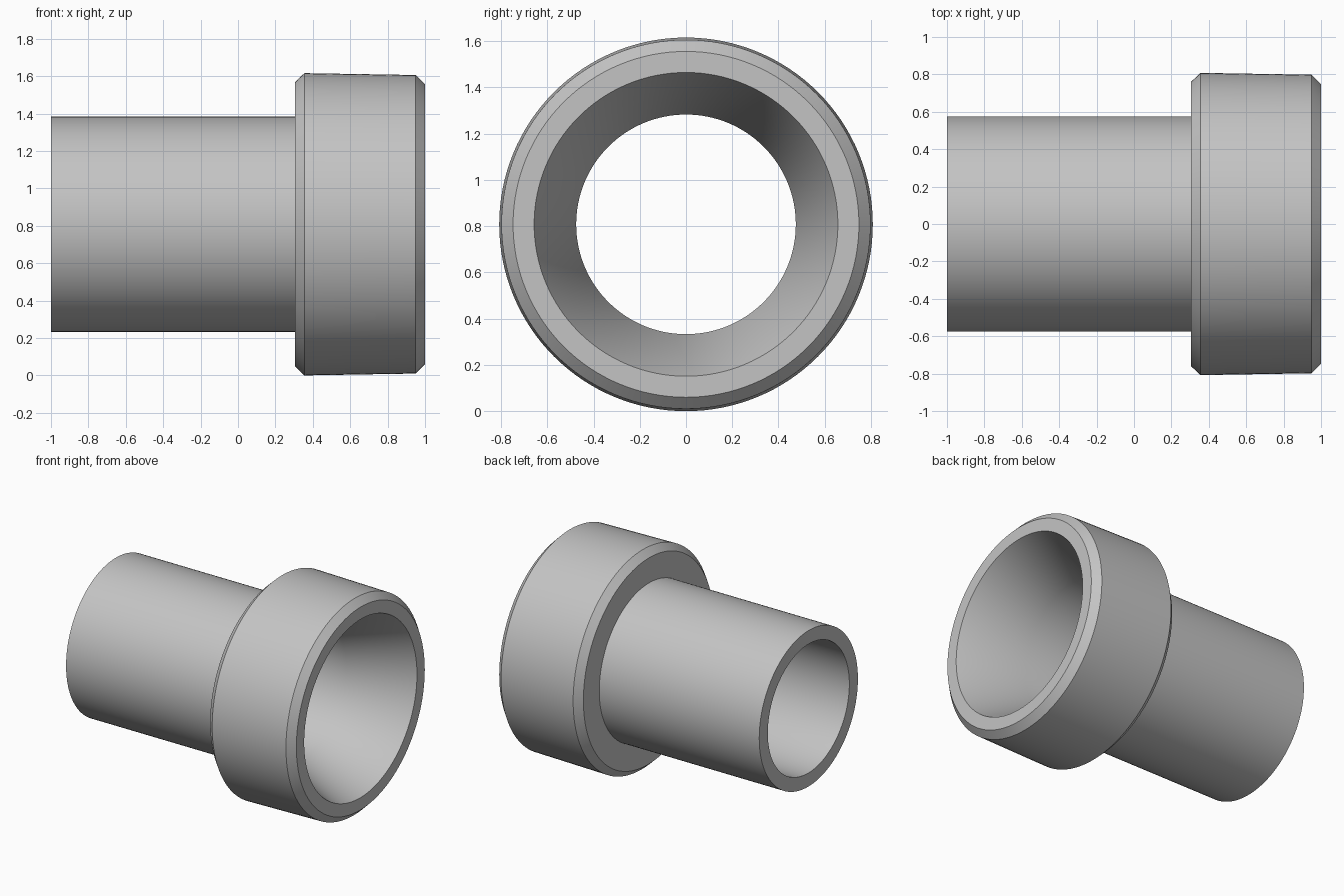
import bpy, bmesh, math
from mathutils import Matrix

cube = bpy.data.objects.get("Cube")
if cube:
    bpy.data.objects.remove(cube, do_unlink=True)

SEGMENTS = 128
AXIS_HEIGHT = 0.808

grey = bpy.data.materials.new("plain grey")
grey.use_nodes = True
colour = (0.55, 0.55, 0.55, 1)
grey.diffuse_color = colour
grey.node_tree.nodes["Principled BSDF"].inputs["Base Color"].default_value = colour


def turned_part(name, profile):
    """Spin a closed (x, radius) profile about the horizontal x axis."""
    bm = bmesh.new()
    rings = []
    for x, r in profile:
        ring = bmesh.ops.create_circle(
            bm, segments=SEGMENTS, radius=r,
            matrix=Matrix.Translation((x, 0, AXIS_HEIGHT)) @ Matrix.Rotation(math.pi / 2, 4, 'Y'))
        rings.append(ring["verts"])
    for a, b in zip(rings, rings[1:] + rings[:1]):
        for i in range(SEGMENTS):
            j = (i + 1) % SEGMENTS
            bm.faces.new((a[i], a[j], b[j], b[i]))
    bmesh.ops.recalc_face_normals(bm, faces=bm.faces)
    mesh = bpy.data.meshes.new(name)
    bm.to_mesh(mesh)
    bm.free()
    mesh.materials.append(grey)
    obj = bpy.data.objects.new(name, mesh)
    bpy.context.collection.objects.link(obj)
    bpy.ops.object.select_all(action='DESELECT')
    obj.select_set(True)
    bpy.context.view_layer.objects.active = obj
    bpy.ops.object.shade_smooth_by_angle(angle=math.radians(30))
    return obj


# Hollow pipe, chamfered collar and flared bore as one turned piece
turned_part("collared_pipe_fitting", [
    (-1, 0.475), (-1, 0.575),                    # open pipe end
    (0.305, 0.575), (0.305, 0.76),               # shoulder
    (0.355, 0.808), (0.95, 0.798), (1, 0.748),   # collar with chamfers
    (1, 0.657), (0.55, 0.475),                   # flared mouth into the bore
])
